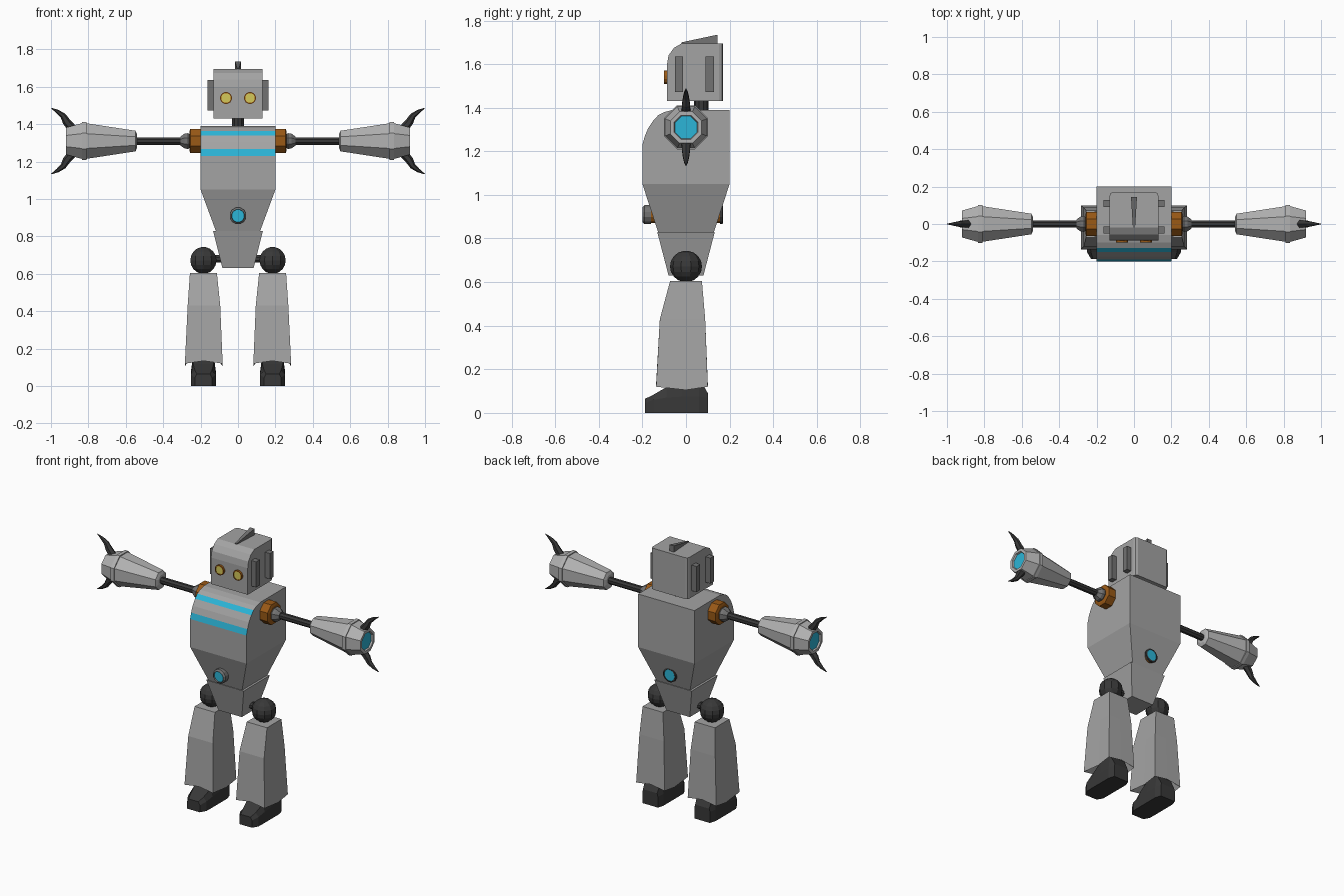
import bpy, bmesh, math
from mathutils import Vector

if "Cube" in bpy.data.objects:
    bpy.data.objects.remove(bpy.data.objects["Cube"])


def material(name, r, g, b):
    m = bpy.data.materials.new(name)
    m.diffuse_color = (r, g, b, 1)
    m.use_nodes = True
    m.node_tree.nodes["Principled BSDF"].inputs["Base Color"].default_value = m.diffuse_color
    return m


GREY = material("body grey", 0.37, 0.37, 0.37)
LIGHT = material("forearm grey", 0.44, 0.44, 0.44)
MID = material("vent grey", 0.17, 0.17, 0.17)
DARK = material("charcoal", 0.04, 0.04, 0.04)
ORANGE = material("burnt orange", 0.32, 0.10, 0.008)
BLUE = material("light blue", 0.025, 0.46, 0.68)
YELLOW = material("eye yellow", 0.66, 0.58, 0.10)


def loft(name, rings, mats, loc=(0, 0, 0), mirror="", segment_mats=None):
    """Join rings of points into a closed solid, optionally mirrored."""
    bm = bmesh.new()
    vs = [[bm.verts.new(p) for p in ring] for ring in rings]
    n = len(vs[0])
    for s, (a, b) in enumerate(zip(vs, vs[1:])):
        for i in range(n):
            f = bm.faces.new((a[i], a[(i + 1) % n], b[(i + 1) % n], b[i]))
            f.material_index = segment_mats[s] if segment_mats else 0
    bm.faces.new(vs[0])
    f = bm.faces.new(vs[-1])
    f.material_index = segment_mats[-1] if segment_mats else 0
    bmesh.ops.recalc_face_normals(bm, faces=bm.faces)
    me = bpy.data.meshes.new(name)
    bm.to_mesh(me)
    bm.free()
    for m in mats:
        me.materials.append(m)
    ob = bpy.data.objects.new(name, me)
    ob.location = loc
    bpy.context.collection.objects.link(ob)
    if mirror:
        mod = ob.modifiers.new("mirror", 'MIRROR')
        mod.use_axis = tuple(a in mirror for a in "XYZ")
        mod.use_mirror_merge = False
    return ob


def rect(z, x0, x1, y0, y1):
    return [(x0, y0, z), (x1, y0, z), (x1, y1, z), (x0, y1, z)]


def box(name, mat, x0, x1, y0, y1, z0, z1, mirror=""):
    return loft(name, [rect(z0, x0, x1, y0, y1), rect(z1, x0, x1, y0, y1)], [mat], mirror=mirror)


def lathe(name, pts, n, axis, centre, mats, mirror="", segment_mats=None):
    """Turn (distance, flat radius) pairs around an axis through centre."""
    cx, cy, cz = centre
    rings = []
    for d, r in pts:
        r /= math.cos(math.pi / n)
        ring = []
        for i in range(n):
            t = 2 * math.pi * (i + 0.5) / n
            u, v = r * math.cos(t), r * math.sin(t)
            ring.append({"X": (d, cy + u, cz + v), "Y": (cx + u, d, cz + v),
                         "Z": (cx + u, cy + v, d)}[axis])
        rings.append(ring)
    return loft(name, rings, mats, mirror=mirror, segment_mats=segment_mats)


# Torso: rounded chest profile with two blue stripes, tapering downwards
chest = [(0.20, 1.05), (0.20, 1.39), (-0.06, 1.39), (-0.10, 1.38), (-0.128, 1.365), (-0.15, 1.341),
         (-0.174, 1.305), (-0.19, 1.267), (-0.20, 1.23), (-0.20, 1.05)]
torso = loft("torso", [[(x, y, z) for y, z in chest] for x in (-0.2, 0.2)], [GREY, BLUE])
for f in torso.data.polygons:
    if f.normal.y < -0.3 and (1.341 < f.center.z < 1.365 or 1.23 < f.center.z < 1.267):
        f.material_index = 1
loft("belly", [rect(1.05, -0.2, 0.2, -0.2, 0.2), rect(0.82, -0.115, 0.115, -0.125, 0.125)], [GREY])
loft("waist", [rect(0.83, -0.133, 0.133, -0.132, 0.132), rect(0.63, -0.083, 0.083, -0.08, 0.08)], [GREY])

# Belly port running through the body, with a blue lens at each end
C = (0, 0, 0.91)
lathe("port_core", [(-0.165, 0.04), (0.16, 0.04)], 12, "Y", C, [ORANGE])
lathe("port_front_rim", [(-0.16, 0.044), (-0.19, 0.044), (-0.20, 0.034), (-0.19, 0.033)],
      12, "Y", C, [MID, BLUE], segment_mats=[0, 0, 0, 1])
lathe("port_back_rim", [(0.155, 0.044), (0.168, 0.044), (0.17, 0.036), (0.169, 0.035)],
      12, "Y", C, [DARK, BLUE], segment_mats=[0, 0, 0, 1])

# Neck and head: side profile with rounded brow, back corners bevelled
lathe("neck", [(1.38, 0.031), (1.44, 0.031)], 10, "Z", (0, 0.07, 0), [DARK])
skull = [(0.17, 1.43), (0.17, 1.695), (-0.02, 1.695), (-0.055, 1.675), (-0.08, 1.64),
         (-0.087, 1.60), (-0.087, 1.43)]
head = loft("head", [[(x, y, z) for y, z in skull] for x in (-0.13, 0.13)], [GREY])
bm = bmesh.new()
bm.from_mesh(head.data)
edges = [e for e in bm.edges if all(v.co.y > 0.16 for v in e.verts)
         and abs(e.verts[0].co.z - e.verts[1].co.z) > 0.1]
bmesh.ops.bevel(bm, geom=edges, offset=0.018, segments=2, profile=0.5, affect='EDGES')
bm.to_mesh(head.data)
bm.free()

# Crest, side vents and eyes
loft("crest", [[(-0.006, -0.02, 1.69), (0.006, -0.02, 1.69), (0.006, -0.02, 1.70), (-0.006, -0.02, 1.70)],
               [(-0.016, 0.145, 1.69), (0.016, 0.145, 1.69), (0.016, 0.145, 1.735), (-0.016, 0.145, 1.735)]],
     [MID])
for label, y0, y1 in (("front", -0.05, -0.013), ("back", 0.09, 0.128)):
    box(label + "_vent", MID, 0.125, 0.164, y0, y1, 1.472, 1.636, "X")
lathe("eyes", [(-0.08, 0.031), (-0.10, 0.031), (-0.10, 0.025), (-0.098, 0.025)], 12, "Y",
      (0.064, 0, 1.54), [ORANGE, YELLOW], "X", [0, 0, 0, 1])

# Arms: socket, joint, rod and forearm with glowing end
A = (0, 0, 1.31)
lathe("shoulder_socket", [(0.18, 0.065), (0.255, 0.065), (0.26, 0.05)], 8, "X", A, [ORANGE], "X")
lathe("shoulder_joint", [(0.25, 0.032), (0.267, 0.042), (0.285, 0.04), (0.308, 0.024)], 8, "X", A, [MID], "X")
lathe("arm_rod", [(0.29, 0.02), (0.56, 0.02)], 8, "X", A, [DARK], "X")
lathe("forearm", [(0.54, 0.036), (0.548, 0.055), (0.81, 0.095), (0.81, 0.101), (0.833, 0.101),
                  (0.833, 0.096), (0.92, 0.072), (0.92, 0.055), (0.91, 0.051)],
      8, "X", A, [LIGHT, BLUE], "X", [0] * 8 + [1])

# Claws: tapering curved horns above and below each forearm end
path = [(0.885, 0.065, 0.024), (0.918, 0.105, 0.021), (0.935, 0.135, 0.016), (0.965, 0.158, 0.01), (0.998, 0.176, 0.002)]
rings = []
for i, (x, z, r) in enumerate(path):
    a, b = path[max(i - 1, 0)], path[min(i + 1, len(path) - 1)]
    side = Vector((a[1] - b[1], 0, b[0] - a[0])).normalized()
    rings.append([Vector((x, 0, z)) + side * r * math.cos(t) + Vector((0, r * math.sin(t), 0))
                  for t in (k * math.pi / 3 for k in range(6))])
loft("claws", rings, [DARK], A, "XZ")

# Hips: axle and faceted ball
H = (0.185, 0, 0.672)
lathe("hip_axle", [(0.05, 0.02), (0.19, 0.02)], 8, "X", (0, 0, 0.68), [DARK], "X")
lathe("hip_ball", [(0.672 + 0.072 * math.sin(t), 0.07 * math.cos(t))
                   for t in (math.radians(k) for k in range(-80, 81, 20))], 10, "Z", H, [DARK], "X")

# Legs: flared trousers whose hem dips at the sides and arches at front and back


def leg_ring(z, x0, x1, y0, y1, dip=0.0, arch=0.0):
    xm = (x0 + x1) / 2
    return [(x0, y0, z), (xm, y0, z + arch), (x1, y0, z), (x1, 0, z - dip),
            (x1, y1, z), (xm, y1, z + arch), (x0, y1, z), (x0, 0, z - dip)]


loft("legs", [leg_ring(0.605, 0.113, 0.257, -0.073, 0.073),
              leg_ring(0.43, 0.095, 0.269, -0.12, 0.088),
              leg_ring(0.12, 0.082, 0.284, -0.137, 0.10, 0.015, 0.015),
              leg_ring(0.16, 0.12, 0.25, -0.09, 0.07)], [GREY], mirror="X")


# Feet: wedge with a narrowed toe, cross-sections from toe to heel
def foot_ring(y, w, h, shoulder, top):
    x = 0.185
    return [(x - w, y, 0), (x + w, y, 0), (x + w, y, shoulder), (x + top, y, h),
            (x - top, y, h), (x - w, y, shoulder)]


loft("feet", [foot_ring(-0.187, 0.045, 0.065, 0.045, 0.035),
              foot_ring(-0.15, 0.066, 0.083, 0.06, 0.045),
              foot_ring(-0.09, 0.067, 0.118, 0.07, 0.055),
              foot_ring(-0.02, 0.067, 0.165, 0.075, 0.055),
              foot_ring(0.06, 0.067, 0.165, 0.075, 0.055),
              foot_ring(0.10, 0.055, 0.09, 0.07, 0.05)], [DARK], mirror="X")
